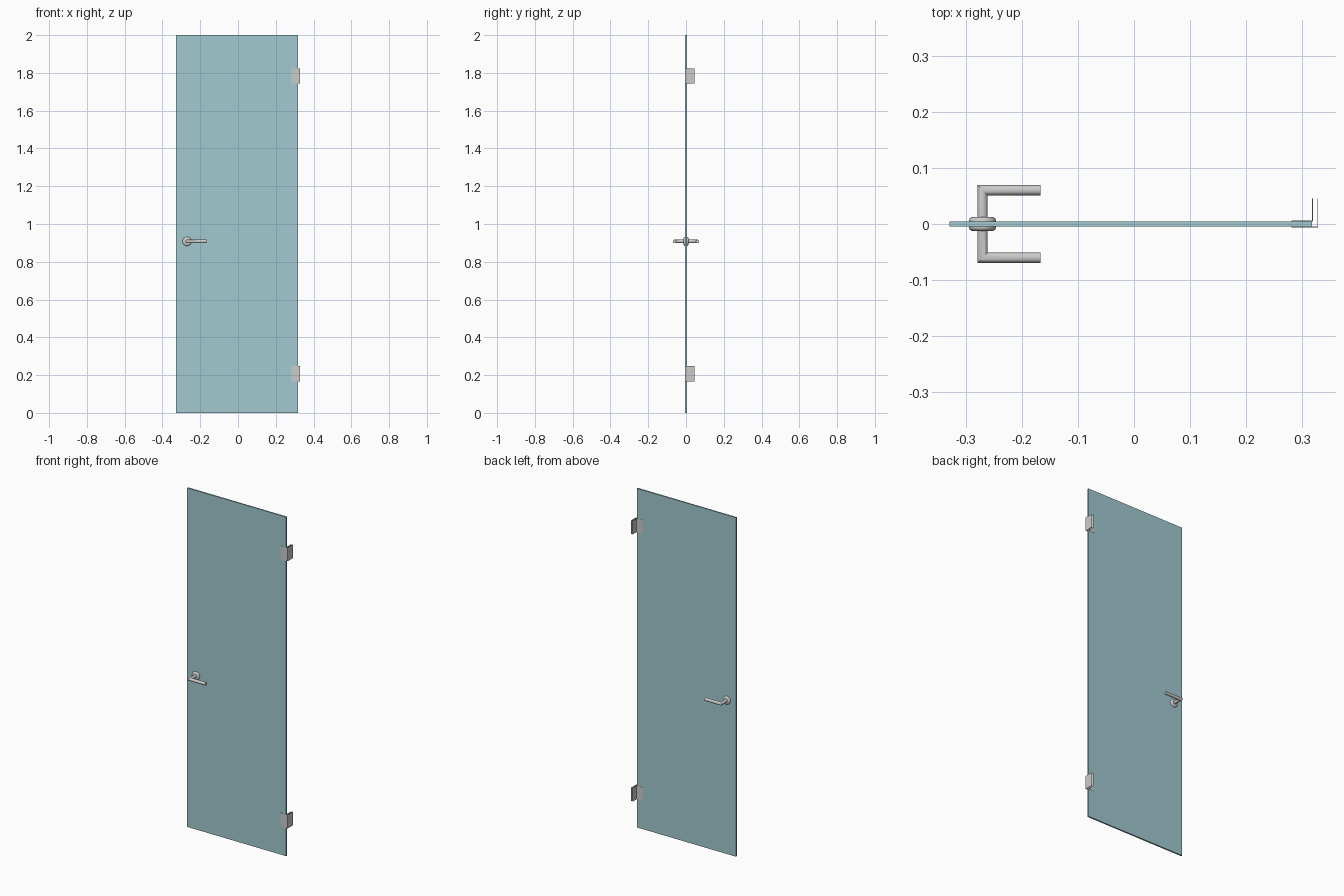
import bpy, bmesh, math

if "Cube" in bpy.data.objects:
    bpy.data.objects.remove(bpy.data.objects["Cube"])


def finish(name, bm, mat=None, smooth=False):
    bmesh.ops.recalc_face_normals(bm, faces=bm.faces)
    me = bpy.data.meshes.new(name)
    bm.to_mesh(me)
    bm.free()
    ob = bpy.data.objects.new(name, me)
    bpy.context.collection.objects.link(ob)
    if mat:
        me.materials.append(mat)
    if smooth:
        bpy.ops.object.select_all(action='DESELECT')
        ob.select_set(True)
        bpy.context.view_layer.objects.active = ob
        bpy.ops.object.shade_smooth_by_angle(angle=math.radians(35))
    return ob


def loft(bm, rings):
    """Skin closed rings of points and cap both ends."""
    vs = [[bm.verts.new(p) for p in r] for r in rings]
    n = len(vs[0])
    for a, b in zip(vs, vs[1:]):
        for i in range(n):
            bm.faces.new((a[i], a[(i + 1) % n], b[(i + 1) % n], b[i]))
    bm.faces.new(vs[0])
    bm.faces.new(vs[-1])


def prism(name, outline, z0, z1, mat=None):
    bm = bmesh.new()
    loft(bm, [[(x, y, z) for x, y in outline] for z in (z0, z1)])
    return finish(name, bm, mat)


glass = bpy.data.materials.new("glass")
glass.diffuse_color = (0.36, 0.59, 0.63, 0.55)
glass.use_nodes = True
glass.node_tree.nodes["Principled BSDF"].inputs["Base Color"].default_value = glass.diffuse_color

# Glass door panel
T = 0.0045
prism("glass_panel", [(-0.329, -T), (0.317, -T), (0.317, T), (-0.329, T)], 0, 2, glass)

# Hinges: a front and a back bent plate gripping the glass edge
G = 0.0058
front_leaf = [(0.281, -G), (0.328, -G), (0.328, 0.045),
              (0.3268, 0.045), (0.3268, -0.0047), (0.281, -0.0047)]
back_leaf = [(0.281, G), (0.3175, G), (0.3175, 0.045),
             (0.3187, 0.045), (0.3187, 0.0047), (0.281, 0.0047)]
for label, zc in (("lower", 0.207), ("upper", 1.783)):
    prism(label + "_hinge_front", front_leaf, zc - 0.04, zc + 0.04)
    prism(label + "_hinge_back", back_leaf, zc - 0.04, zc + 0.04)

# Lever handles and round roses on both sides of the glass
HX, HZ, R, REACH, TIP, N = -0.27, 0.908, 0.0092, 0.0602, -0.167, 32
angles = [2 * math.pi * i / N for i in range(N)]
for side, s in (("front", -1), ("back", 1)):
    bm = bmesh.new()
    neck, mitre, end = [], [], []
    for a in angles:
        c, d = R * math.cos(a), R * math.sin(a)
        neck.append((HX + c, s * T, HZ + d))
        mitre.append((HX + c, s * (REACH - c), HZ + d))
        end.append((TIP, s * (REACH - c), HZ + d))
    loft(bm, [neck, mitre, end])
    finish(side + "_lever", bm, smooth=True)

    bm = bmesh.new()
    profile = [(0.024, T), (0.024, 0.0075), (0.022, 0.0105), (0.018, 0.0128)]
    loft(bm, [[(HX + r * math.cos(a), s * y, HZ + r * math.sin(a)) for a in angles]
              for r, y in profile])
    finish(side + "_rose", bm, smooth=True)
